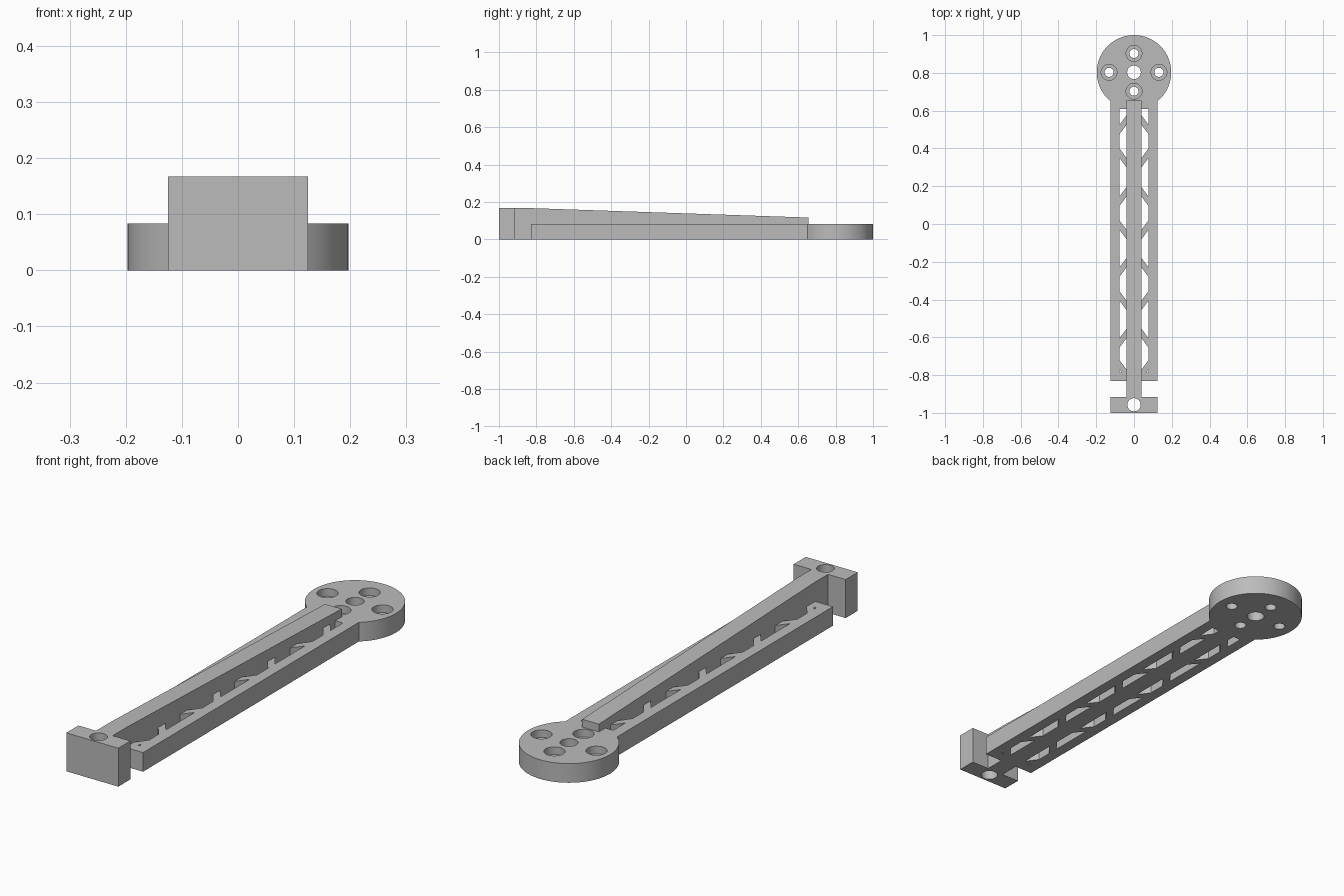
import bpy
import bmesh
from math import sin, cos, pi, asin
from mathutils import Vector

if "Cube" in bpy.data.objects:
    bpy.data.objects.remove(bpy.data.objects["Cube"])

HALF_W, THICK, TALL = 0.125, 0.083, 0.167      # arm half width, plate and block heights
RIB_W, RAIL_X = 0.04, 0.077                    # spine half width, inner face of side rails
HEAD_Y, HEAD_R = 0.803, 0.197
HOLE_TOP, HOLE_BOTTOM = 0.61, -0.785

grey = bpy.data.materials.new("plain grey")
grey.use_nodes = True
grey.diffuse_color = (0.5, 0.5, 0.5, 1)
grey.node_tree.nodes["Principled BSDF"].inputs["Base Color"].default_value = (0.5, 0.5, 0.5, 1)


def prism(bm, points, offset):
    """Extrude a flat outline of 3D points along an offset."""
    face = bm.faces.new([bm.verts.new(p) for p in points])
    top = bmesh.ops.extrude_face_region(bm, geom=[face])["geom"]
    moved = [v for v in top if isinstance(v, bmesh.types.BMVert)]
    bmesh.ops.translate(bm, verts=moved, vec=Vector(offset))


def slab(bm, outline, z0, z1):
    prism(bm, [(x, y, z0) for x, y in outline], (0, 0, z1 - z0))


def circle(x, y, r, n=40):
    return [(x + r * cos(2 * pi * i / n), y + r * sin(2 * pi * i / n)) for i in range(n)]


def make(name, bm):
    bmesh.ops.recalc_face_normals(bm, faces=bm.faces)
    mesh = bpy.data.meshes.new(name)
    bm.to_mesh(mesh)
    bm.free()
    mesh.materials.append(grey)
    obj = bpy.data.objects.new(name, mesh)
    bpy.context.collection.objects.link(obj)
    return obj


def combine(target, other, operation):
    mod = target.modifiers.new(operation.lower(), "BOOLEAN")
    mod.operation, mod.solver, mod.object = operation, "EXACT", other
    bpy.context.view_layer.objects.active = target
    bpy.ops.object.modifier_apply(modifier=mod.name)
    bpy.data.objects.remove(other)


# Flat plate: straight arm running into a round head
a0 = -pi / 2 + asin(HALF_W / HEAD_R)
sweep = 2 * (pi / 2 - a0) 
steps = 64
outline = [(-HALF_W, -0.83), (HALF_W, -0.83)]
outline += [(HEAD_R * cos(a0 + sweep * i / steps), HEAD_Y + HEAD_R * sin(a0 + sweep * i / steps))
            for i in range(steps + 1)]
bm = bmesh.new()
slab(bm, outline, 0, THICK)
arm = make("motor_arm", bm)

# Lattice openings between slanted bars, mirrored on both sides of the spine
bars = [0.525, 0.35, 0.145, -0.03, -0.23, -0.405, -0.605, -0.77]
SLOPE, BAR_H, INNER_X = 1.35, 0.025, 0.03
middle = (RIB_W + RAIL_X) / 2


def bar_y(i, x, side):
    """Height of one edge of bar i at x; bars alternate in direction."""
    lean = -SLOPE if i % 2 == 0 else SLOPE
    return bars[i] + lean * (x - middle) + side * BAR_H


bm = bmesh.new()
for i in range(len(bars) + 1):
    def upper(x):
        return HOLE_TOP if i == 0 else bar_y(i - 1, x, -1)

    def lower(x):
        return HOLE_BOTTOM if i == len(bars) else bar_y(i, x, 1)
    if i < len(bars):
        shape = [(INNER_X, lower(INNER_X)), (RAIL_X, lower(RAIL_X)),
                 (RAIL_X, upper(RAIL_X)), (INNER_X, upper(INNER_X))]
    else:
        tip = RAIL_X - (upper(RAIL_X) - HOLE_BOTTOM) / SLOPE
        shape = [(tip, HOLE_BOTTOM), (RAIL_X, HOLE_BOTTOM), (RAIL_X, upper(RAIL_X))]
    for s in (-1, 1):
        slab(bm, [(s * x, y) for x, y in shape], -0.1, 0.3)
combine(arm, make("lattice_cutter", bm), "DIFFERENCE")

# Tall spine that tapers towards the head
bm = bmesh.new()
side = [(-0.96, 0), (0.655, 0), (0.655, 0.117), (-0.82, TALL), (-0.96, TALL)]
prism(bm, [(-RIB_W, y, z) for y, z in side], (2 * RIB_W, 0, 0))
combine(arm, make("spine", bm), "UNION")

# Cross block at the front end
bm = bmesh.new()
slab(bm, [(-HALF_W, -1), (HALF_W, -1), (HALF_W, -0.917), (-HALF_W, -0.917)], 0, TALL)
combine(arm, make("end_block", bm), "UNION")

# Through holes, then the wider screw recesses in the head
screws = [(0, HEAD_Y + 0.1), (0, HEAD_Y - 0.1), (0.132, HEAD_Y), (-0.132, HEAD_Y)]
bm = bmesh.new()
slab(bm, circle(0, HEAD_Y, 0.036), -0.1, 0.3)
slab(bm, circle(0, -0.957, 0.035), -0.1, 0.3)
for x, y in screws:
    slab(bm, circle(x, y, 0.024), -0.1, 0.3)
combine(arm, make("hole_cutter", bm), "DIFFERENCE")
bm = bmesh.new()
for x, y in screws:
    slab(bm, circle(x, y, 0.042), 0.05, 0.3)
combine(arm, make("recess_cutter", bm), "DIFFERENCE")

# Smooth the round walls only
bpy.ops.object.select_all(action="DESELECT")
arm.select_set(True)
bpy.context.view_layer.objects.active = arm
bpy.ops.object.shade_smooth_by_angle(angle=pi / 6)
